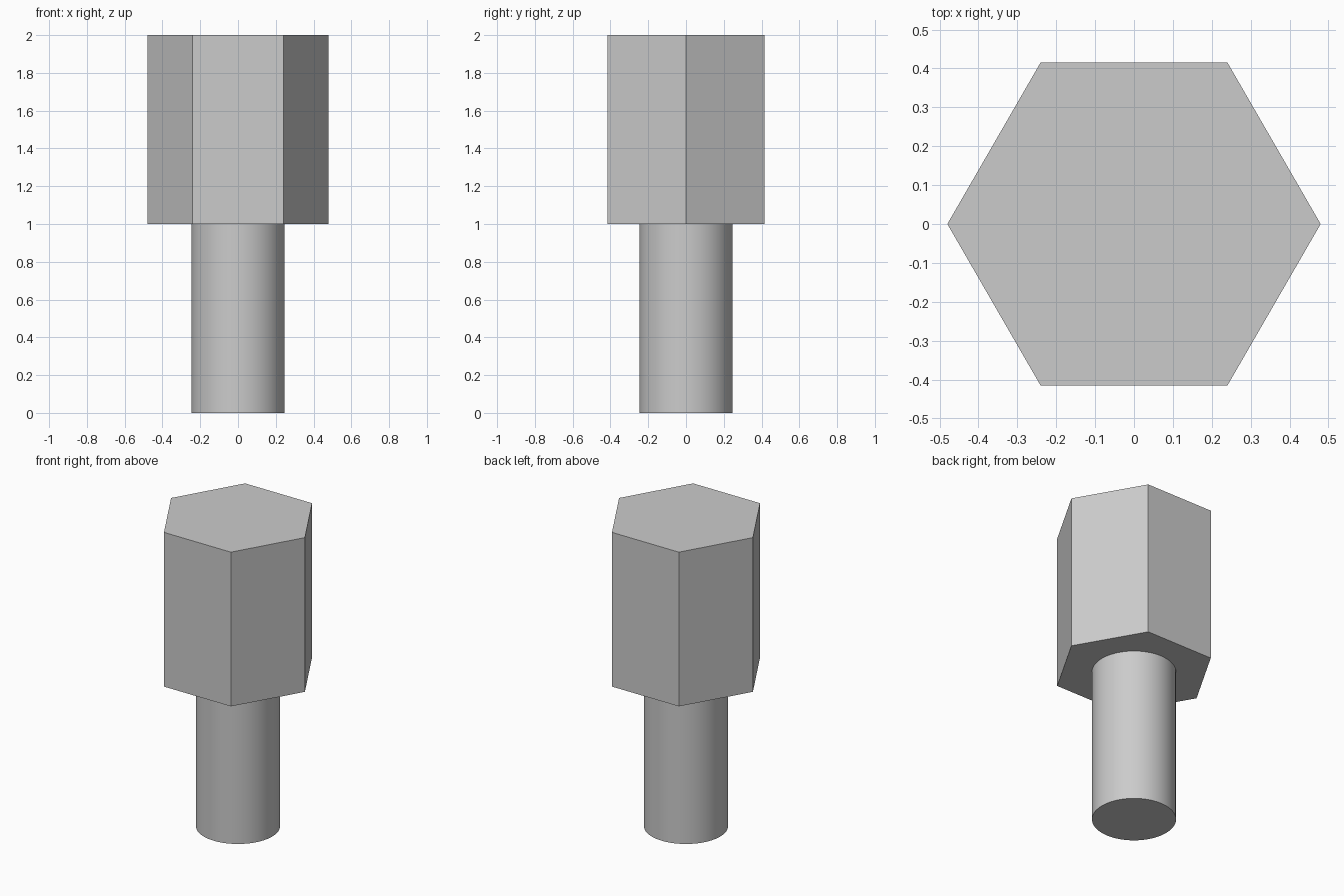
import bpy
import math

cube = bpy.data.objects.get("Cube")
if cube:
    bpy.data.objects.remove(cube, do_unlink=True)

GREY = (0.6, 0.6, 0.6, 1.0)
metal = bpy.data.materials.new("plain_grey")
metal.use_nodes = True
metal.diffuse_color = GREY
metal.node_tree.nodes["Principled BSDF"].inputs["Base Color"].default_value = GREY


def prism(name, sides, radius, bottom, top, turn=0.0):
    """Upright prism between two heights."""
    bpy.ops.mesh.primitive_cylinder_add(
        vertices=sides, radius=radius, depth=top - bottom,
        location=(0, 0, (bottom + top) / 2), rotation=(0, 0, turn))
    part = bpy.context.object
    part.name = part.data.name = name
    part.data.materials.append(metal)
    return part


# Hexagonal head with corners on the x axis
prism("hex_head", 6, 0.48, 1.0, 2.0, math.radians(30))

# Round shaft, smooth around the side with sharp rims
prism("round_shaft", 64, 0.247, 0.0, 1.0)
bpy.ops.object.shade_smooth_by_angle(angle=math.radians(30))
